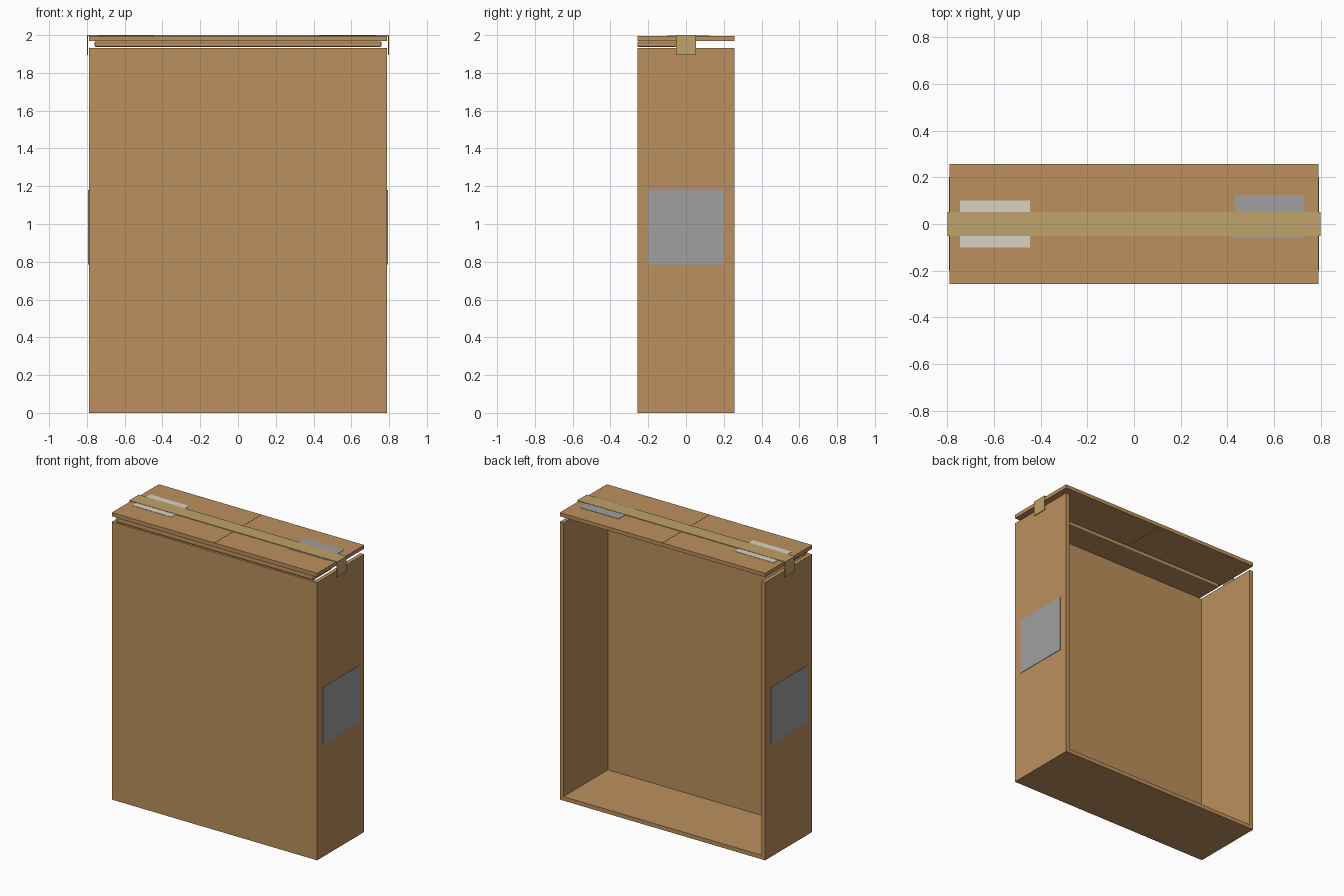
import bpy, bmesh

if "Cube" in bpy.data.objects:
    bpy.data.objects.remove(bpy.data.objects["Cube"])


def material(name, rgb):
    m = bpy.data.materials.new(name)
    m.diffuse_color = (*rgb, 1)
    m.use_nodes = True
    m.node_tree.nodes["Principled BSDF"].inputs["Base Color"].default_value = m.diffuse_color
    return m


CARD = material("cardboard", (0.50, 0.28, 0.11))
TAPE = material("tape", (0.52, 0.36, 0.14))
PAPER = material("white_paper", (0.70, 0.65, 0.54))
GREY = material("grey_label", (0.35, 0.35, 0.35))


def box(name, x, y, z, mat, bevel=0.0):
    """Box from (min, max) ranges along each axis."""
    bm = bmesh.new()
    bmesh.ops.create_cube(bm, size=1)
    for v in bm.verts:
        v.co = [(a + b) / 2 + c * (b - a) for (a, b), c in zip((x, y, z), v.co)]
    mesh = bpy.data.meshes.new(name)
    bm.to_mesh(mesh)
    bm.free()
    mesh.materials.append(mat)
    ob = bpy.data.objects.new(name, mesh)
    bpy.context.collection.objects.link(ob)
    if bevel:
        mod = ob.modifiers.new("bevel", "BEVEL")
        mod.width = bevel
        mod.segments = 2
    return ob


W, F, B, T = 0.79, -0.258, 0.258, 0.028   # half width, front, back, board
RIM = 1.932

# Open-backed carton body
box("front_panel", (-W + T, W - T), (F, F + T), (T, RIM), CARD)
box("bottom_panel", (-W + T, W - T), (F, B), (0, T), CARD)

# Inner flap, only along the front
box("inner_flap", (-0.76, 0.76), (F, -0.05), (1.937, 1.967), CARD, 0.008)

for side, s in (("left", -1), ("right", 1)):
    def span(a, b):
        return tuple(sorted((s * a, s * b)))
    box(side + "_panel", span(W - T, W), (F, B), (0, RIM), CARD)
    box(side + "_top_flap", span(0.001, W), (F, B), (1.97, 1.996), CARD)
    box(side + "_side_label", span(W, W + 0.003), (-0.2, 0.2), (0.785, 1.18), GREY)
    # Tape end folded down over the side
    box(side + "_tape_end", span(W + 0.005, 0.8), (-0.052, 0.052), (1.895, 2.0), TAPE)

# Tape strip and top labels
box("tape_strip", (-0.796, 0.796), (-0.052, 0.052), (1.996, 2.0), TAPE)
box("white_top_label", (-0.745, -0.445), (-0.1, 0.1), (1.996, 1.998), PAPER)
box("grey_top_label", (0.43, 0.73), (-0.06, 0.125), (1.996, 1.998), GREY)
